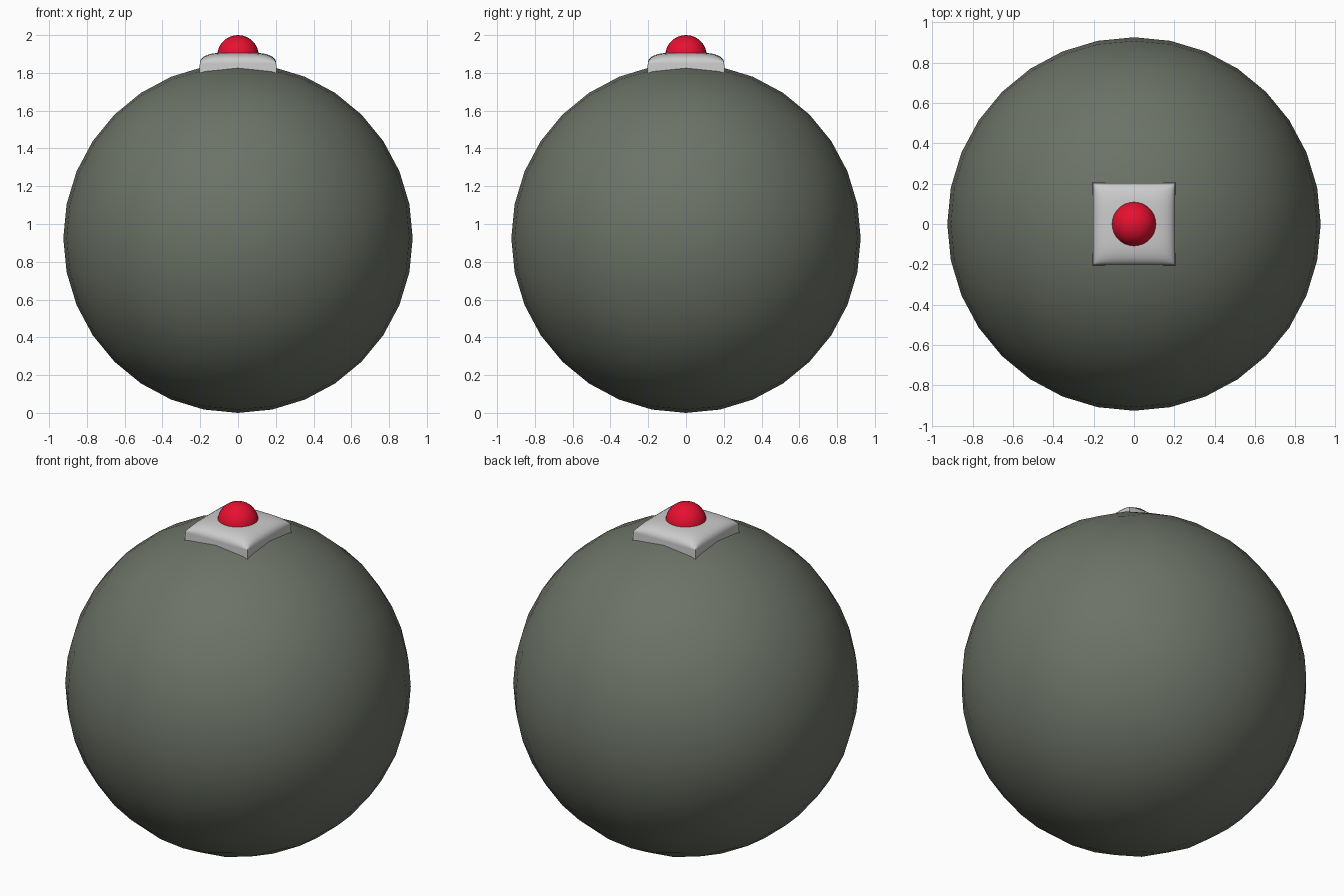
import bpy, bmesh, math

if "Cube" in bpy.data.objects:
    bpy.data.objects.remove(bpy.data.objects["Cube"])


def material(name, rgb):
    m = bpy.data.materials.new(name)
    m.diffuse_color = (*rgb, 1)
    m.use_nodes = True
    m.node_tree.nodes["Principled BSDF"].inputs["Base Color"].default_value = m.diffuse_color
    return m


def cube_grid(name, cuts, shape, mat=None, angle=40):
    """Subdivided cube (-1..1) whose vertices are moved by shape(co)."""
    bm = bmesh.new()
    bmesh.ops.create_cube(bm, size=2)
    bmesh.ops.subdivide_edges(bm, edges=bm.edges[:], cuts=cuts, use_grid_fill=True)
    for v in bm.verts:
        v.co = shape(v.co.copy())
    bmesh.ops.recalc_face_normals(bm, faces=bm.faces[:])
    me = bpy.data.meshes.new(name)
    bm.to_mesh(me)
    bm.free()
    ob = bpy.data.objects.new(name, me)
    bpy.context.collection.objects.link(ob)
    if mat:
        me.materials.append(mat)
    bpy.ops.object.select_all(action='DESELECT')
    ob.select_set(True)
    bpy.context.view_layer.objects.active = ob
    bpy.ops.object.shade_smooth_by_angle(angle=math.radians(angle))
    return ob


def ball(radius, z):
    """Evenly spaced cube-to-sphere mapping."""
    def shape(co):
        for i in range(3):
            co[i] = math.tan(co[i] * math.pi / 4)
        co = co.normalized() * radius
        co.z += z
        return co
    return shape


def pillow(co):
    """Square pad with a softly domed top; its base sits inside the ball."""
    # bunch the grid toward the rim so the rounding stays smooth
    u, v = (math.sin(c * math.pi / 2) for c in (co.x, co.y))
    dome = math.sqrt(max(0, (1 - u ** 4) * (1 - v ** 4)))
    t = (co.z + 1) / 2
    top = 1.855 + 0.053 * dome
    side = 0.207 - 0.005 * t
    co.x, co.y = u * side, v * side
    co.z = 1.76 + (top - 1.76) * t
    return co


# Large round body
cube_grid("body", 7, ball(0.925, 0.925), material("dark_olive", (0.15, 0.17, 0.135)))

# Square mounting pad on top
cube_grid("button_pad", 15, pillow, angle=50)

# Red push button
cube_grid("button", 7, ball(0.11, 1.89), material("red", (0.8, 0.005, 0.03)))
